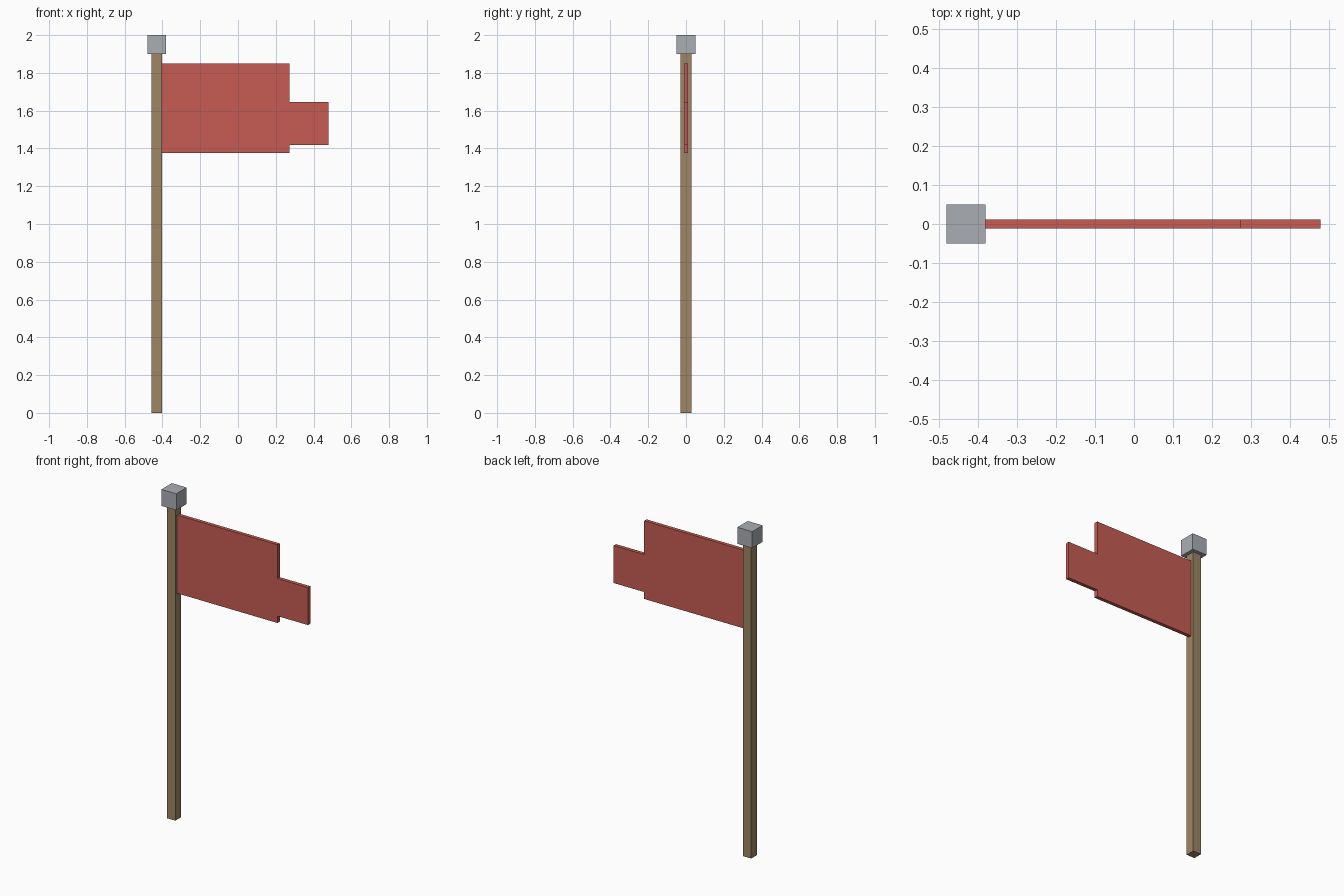
import bpy
import bmesh

cube = bpy.data.objects.get("Cube")
if cube:
    bpy.data.objects.remove(cube, do_unlink=True)


def make_material(name, colour):
    mat = bpy.data.materials.new(name)
    mat.use_nodes = True
    mat.diffuse_color = colour
    bsdf = next(n for n in mat.node_tree.nodes if n.type == 'BSDF_PRINCIPLED')
    bsdf.inputs["Base Color"].default_value = colour
    return mat


def make_prism(name, outline, depth, mat):
    """Extrude an x-z outline along y, centred on y = 0."""
    bm = bmesh.new()
    face = bm.faces.new([bm.verts.new((x, -depth / 2, z)) for x, z in outline])
    ext = bmesh.ops.extrude_face_region(bm, geom=[face])
    verts = [g for g in ext["geom"] if isinstance(g, bmesh.types.BMVert)]
    bmesh.ops.translate(bm, verts=verts, vec=(0, depth, 0))
    bmesh.ops.recalc_face_normals(bm, faces=bm.faces)
    mesh = bpy.data.meshes.new(name)
    bm.to_mesh(mesh)
    bm.free()
    mesh.materials.append(mat)
    obj = bpy.data.objects.new(name, mesh)
    bpy.context.collection.objects.link(obj)
    return obj


def rectangle(x0, x1, z0, z1):
    return [(x0, z0), (x1, z0), (x1, z1), (x0, z1)]


wood = make_material("brown wood", (0.342, 0.238, 0.127, 1))
metal = make_material("grey metal", (0.40, 0.42, 0.45, 1))
cloth = make_material("red cloth", (0.565, 0.107, 0.087, 1))

# Square pole and the cube on top
pole_x, pole_w, cap_w = -0.43, 0.056, 0.10
cap_z = 2 - cap_w
make_prism("pole", rectangle(pole_x - pole_w / 2, pole_x + pole_w / 2, 0, cap_z),
           pole_w, wood)
make_prism("pole_cap", rectangle(pole_x - cap_w / 2, pole_x + cap_w / 2, cap_z, 2),
           cap_w, metal)

# Stepped flag: main panel with a narrower tail
left, step, tip = pole_x + pole_w / 2, 0.273, 0.478
flag = [(left, 1.375), (step, 1.375), (step, 1.417), (tip, 1.417),
        (tip, 1.645), (step, 1.645), (step, 1.85), (left, 1.85)]
make_prism("flag", flag, 0.022, cloth)
